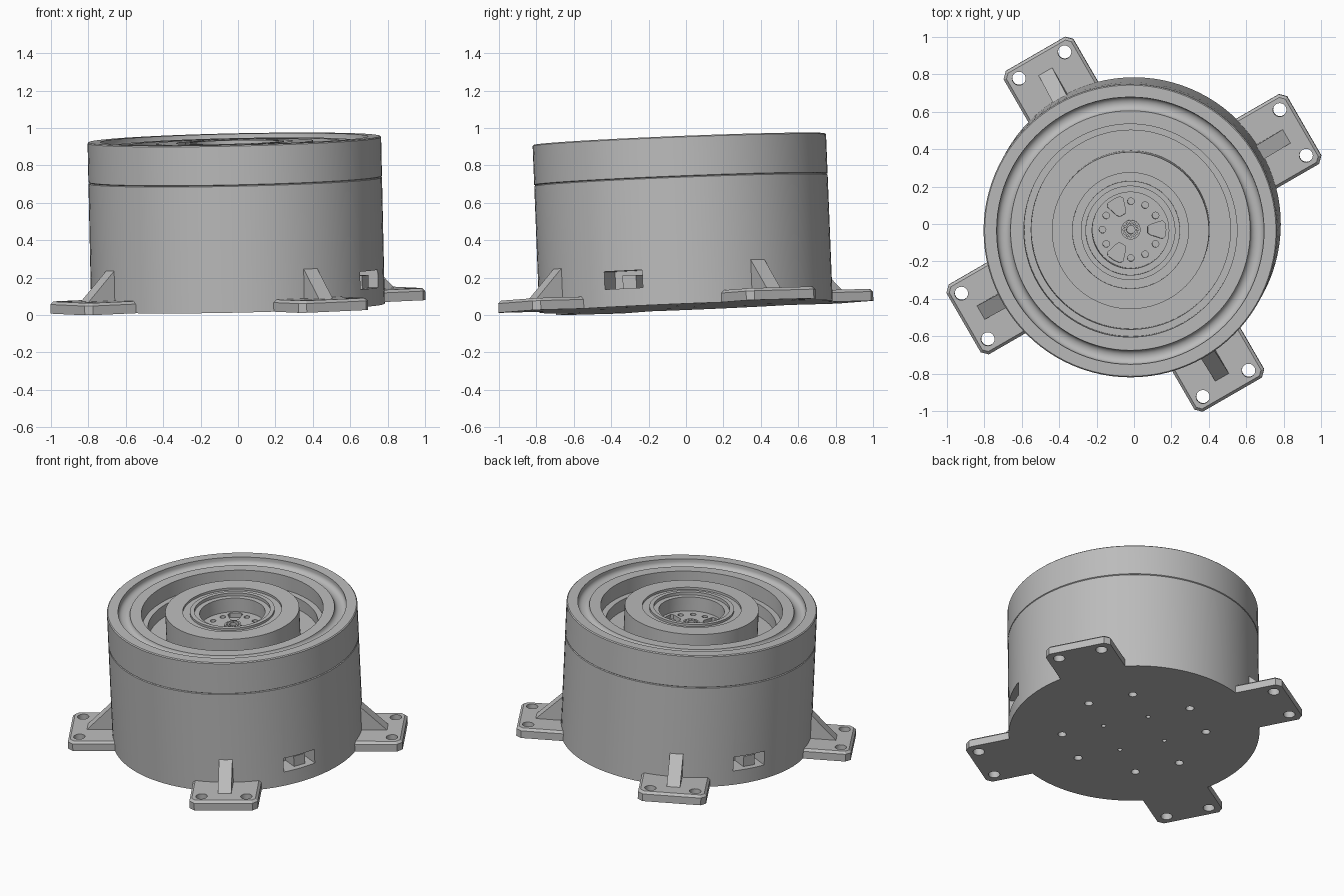
import bpy, bmesh, math
from mathutils import Matrix, Vector

cube = bpy.data.objects.get("Cube")
if cube:
    bpy.data.objects.remove(cube, do_unlink=True)

# One plain grey for the whole machine
grey = bpy.data.materials.new("machined grey")
grey.use_nodes = True
grey.diffuse_color = (0.5, 0.5, 0.5, 1)
grey.node_tree.nodes["Principled BSDF"].inputs["Base Color"].default_value = (0.5, 0.5, 0.5, 1)

# The whole model leans slightly
AXIS = Vector((-0.022, -0.04, 1)).normalized()
LEAN = Matrix.Translation((0, 0, 0.044)) @ Vector((0, 0, 1)).rotation_difference(AXIS).to_matrix().to_4x4()
H = 0.897             # body height
FLOOR = H - 0.13      # floor of the central bore
FEET = [30, 120, 210, 300]
SLOTS = [-25, 155]


def turn(deg):
    return Matrix.Rotation(math.radians(deg), 4, 'Z')


def polar(r, deg):
    a = math.radians(deg)
    return (r * math.cos(a), r * math.sin(a))


def prism(bm, pts, z0, z1, mat=Matrix()):
    """Extrude an outline from z0 to z1; returns the new top edges."""
    low = [bm.verts.new(mat @ Vector((x, y, z0))) for x, y in pts]
    high = [bm.verts.new(mat @ Vector((x, y, z1))) for x, y in pts]
    bm.faces.new(low[::-1])
    top = bm.faces.new(high)
    n = len(pts)
    for i in range(n):
        j = (i + 1) % n
        bm.faces.new((low[i], low[j], high[j], high[i]))
    return list(top.edges)


def circle(r, centre=(0, 0), n=24):
    return [(centre[0] + r * math.cos(math.tau * i / n),
             centre[1] + r * math.sin(math.tau * i / n)) for i in range(n)]


def rectangle(x0, x1, y0, y1):
    return [(x0, y0), (x1, y0), (x1, y1), (x0, y1)]


def lathe(bm, profile, n=96):
    rings = []
    for r, z in profile:
        if r == 0:
            rings.append([bm.verts.new((0, 0, z))] * n)
        else:
            rings.append([bm.verts.new((x, y, z)) for x, y in circle(r, n=n)])
    for a, b in zip(rings, rings[1:]):
        for i in range(n):
            j = (i + 1) % n
            bm.faces.new(list(dict.fromkeys((a[i], a[j], b[j], b[i]))))


def finish(name, bm):
    bmesh.ops.recalc_face_normals(bm, faces=bm.faces)
    me = bpy.data.meshes.new(name)
    bm.to_mesh(me)
    bm.free()
    me.materials.append(grey)
    ob = bpy.data.objects.new(name, me)
    ob.matrix_world = LEAN
    bpy.context.collection.objects.link(ob)
    return ob


def cut(ob, bm):
    """Subtract the cutter mesh and bake the result."""
    cutter = finish("cutter", bm)
    cutter.hide_render = True
    mod = ob.modifiers.new("cut", 'BOOLEAN')
    mod.operation = 'DIFFERENCE'
    mod.solver = 'EXACT'
    mod.object = cutter
    bpy.context.view_layer.update()
    done = bpy.data.meshes.new_from_object(ob.evaluated_get(bpy.context.evaluated_depsgraph_get()))
    ob.modifiers.clear()
    ob.data = done
    bpy.data.objects.remove(cutter, do_unlink=True)


def smooth(ob):
    bpy.ops.object.select_all(action='DESELECT')
    ob.select_set(True)
    bpy.context.view_layer.objects.active = ob
    bpy.ops.object.shade_smooth_by_angle(angle=math.radians(30))


# Body: drum with a seam, rounded rim groove, deep trough, island and bore
R = 0.785
groove = [(0.678 - 0.037 * math.cos(t), H - 0.02 - 0.03 * math.sin(t))
          for t in [math.pi * (1 - i / 8) for i in range(9)]]
profile = [(0, 0), (R, 0), (R, 0.676), (R - 0.006, 0.68), (R, 0.684),
           (R, H - 0.006), (R - 0.006, H), (0.715, H)]
profile += groove
profile += [(0.57, H - 0.02), (0.57, H - 0.12), (0.533, H - 0.12), (0.533, H - 0.2),
            (0.42, H - 0.2), (0.42, H - 0.015), (0.31, H - 0.015), (0.31, H - 0.03),
            (0.265, H - 0.03), (0.265, H - 0.015), (0.238, H - 0.015), (0.238, H - 0.035),
            (0.205, H - 0.035), (0.205, FLOOR), (0.052, FLOOR), (0.052, FLOOR + 0.015),
            (0.022, FLOOR + 0.015), (0.022, FLOOR - 0.03), (0, FLOOR - 0.03)]
bm = bmesh.new()
lathe(bm, profile)
body = finish("body", bm)

# Body cut-outs: side slots, underside holes, bore holes and windows
bm = bmesh.new()
for a in SLOTS:
    prism(bm, rectangle(0.64, 0.9, -0.112, 0.112), 0.095, 0.19, turn(a))
for a in FEET:
    for off in (-19, 19):
        prism(bm, circle(0.026, polar(0.45, a + off)), -0.05, 0.06)
    prism(bm, circle(0.014, polar(0.21, a + 45), 16), -0.05, 0.05)
for k in range(12):
    a = 30 * k
    if a % 120:
        prism(bm, circle(0.018, polar(0.152, a), 16), FLOOR - 0.03, FLOOR + 0.05)
    else:
        window = [(0.09, -0.018), (0.105, -0.028), (0.168, -0.048), (0.183, -0.036),
                  (0.187, 0), (0.183, 0.036), (0.168, 0.048), (0.105, 0.028), (0.09, 0.018)]
        prism(bm, window, FLOOR - 0.03, FLOOR + 0.05, turn(a))
    prism(bm, circle(0.006, polar(0.037, a), 8), FLOOR + 0.005, FLOOR + 0.05)
cut(body, bm)
smooth(body)

# Plug blocks inside the side slots
for i, a in enumerate(SLOTS):
    bm = bmesh.new()
    prism(bm, rectangle(0.63, 0.745, -0.02, 0.06), 0.09, 0.165, turn(a))
    finish(f"slot_plug_{i + 1}", bm)

# Mounting feet with bolt holes and triangular ribs
W, OUT, C = 0.215, 1.052, 0.032
outline = [(0.68, -W), (OUT - C, -W), (OUT, C - W), (OUT, W - C), (OUT - C, W), (0.68, W)]
rib = [(0.7, 0.03), (0.945, 0.03), (0.945, 0.063), (0.78, 0.226), (0.7, 0.226)]
upright = Matrix.Rotation(math.pi / 2, 4, 'X')
for i, a in enumerate(FEET):
    bm = bmesh.new()
    edges = prism(bm, outline, 0, 0.064, turn(a))
    bmesh.ops.recalc_face_normals(bm, faces=bm.faces)
    bmesh.ops.bevel(bm, geom=edges, offset=0.015, segments=1, affect='EDGES')
    foot = finish(f"foot_{i + 1}", bm)
    bm = bmesh.new()
    for side in (-1, 1):
        prism(bm, circle(0.036, (0.983, side * 0.141)), -0.1, 0.2, turn(a))
    cut(foot, bm)
    smooth(foot)
    bm = bmesh.new()
    prism(bm, rib, -0.042, 0.042, turn(a) @ upright)
    finish(f"foot_rib_{i + 1}", bm)
